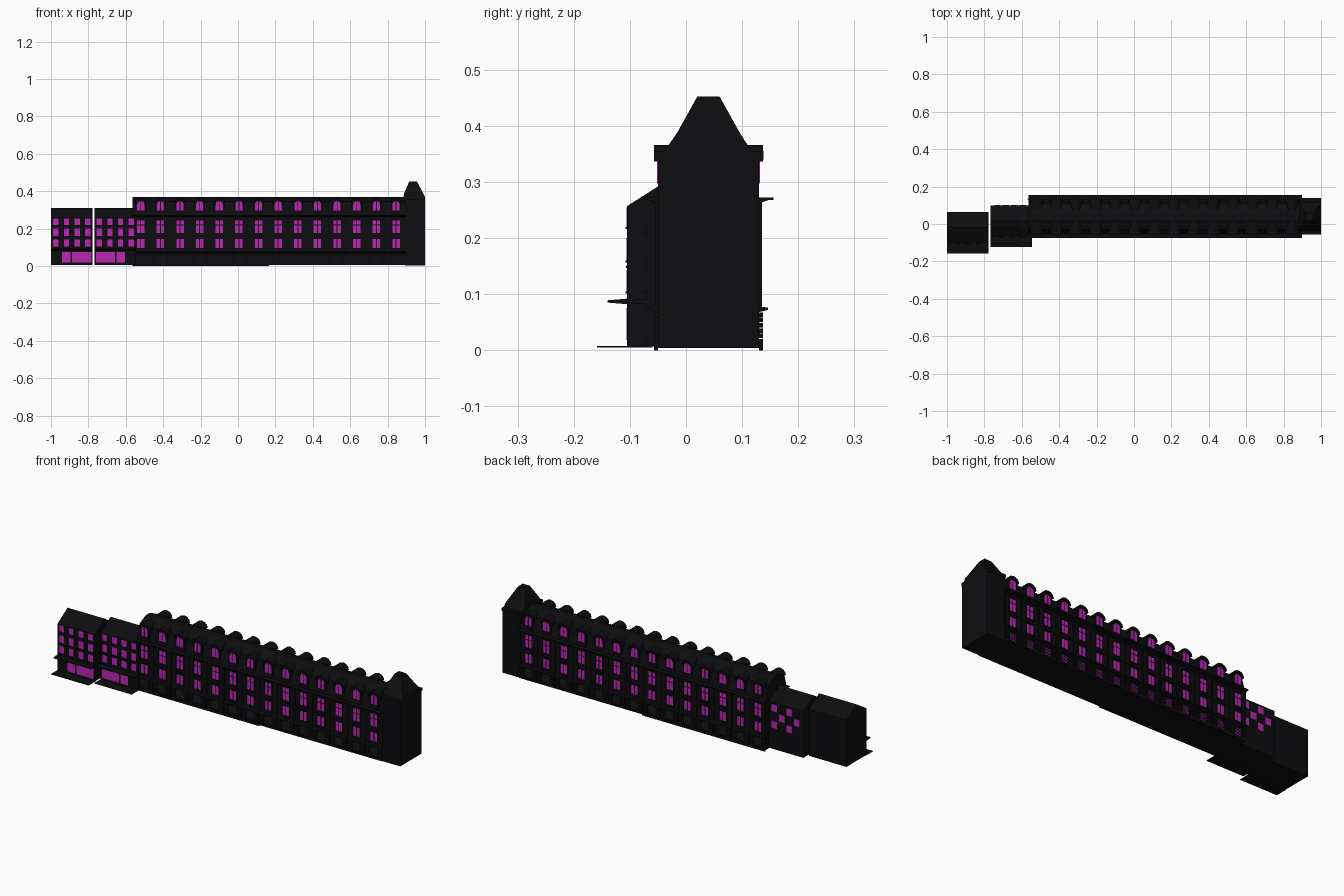
import bpy, bmesh, math
from mathutils import Vector

if "Cube" in bpy.data.objects:
    bpy.data.objects.remove(bpy.data.objects["Cube"])


def material(name, rgb):
    m = bpy.data.materials.new(name)
    m.diffuse_color = (*rgb, 1)
    m.use_nodes = True
    m.node_tree.nodes["Principled BSDF"].inputs["Base Color"].default_value = m.diffuse_color
    return m


DARK = material("dark_masonry", (0.004, 0.004, 0.005))
GLASS = material("magenta_glass", (0.5, 0.02, 0.45))
parts = {}


def bm_for(name):
    return parts.setdefault(name, bmesh.new())


def loft(name, rings):
    """Skin closed rings of points and cap both ends."""
    bm = bm_for(name)
    vs = [[bm.verts.new(p) for p in r] for r in rings]
    n = len(vs[0])
    faces = [bm.faces.new(vs[0]), bm.faces.new(vs[-1])]
    for a, b in zip(vs, vs[1:]):
        for i in range(n):
            j = (i + 1) % n
            faces.append(bm.faces.new((a[i], a[j], b[j], b[i])))
    bmesh.ops.recalc_face_normals(bm, faces=faces)


def along_x(name, pts, x0, x1):
    loft(name, [[(x, y, z) for y, z in pts] for x in (x0, x1)])


def along_y(name, pts, y0, y1):
    loft(name, [[(x, y, z) for x, z in pts] for y in (y0, y1)])


def box(name, x0, x1, y0, y1, z0, z1):
    along_y(name, [(x0, z0), (x1, z0), (x1, z1), (x0, z1)], y0, y1)


def arch(cx, half, z0, spring, top, n=8):
    """Outline with a flat bottom and an elliptical head."""
    head = [(cx + half * math.cos(math.pi * i / n),
             spring + (top - spring) * math.sin(math.pi * i / n)) for i in range(n + 1)]
    return [(cx - half, z0), (cx + half, z0)] + head


def finish(name, mat, y=0.0, mirror=False):
    bm = parts.pop(name)
    me = bpy.data.meshes.new(name)
    bm.to_mesh(me)
    bm.free()
    me.materials.append(mat)
    ob = bpy.data.objects.new(name, me)
    ob.location.y = y
    bpy.context.collection.objects.link(ob)
    if mirror:
        mod = ob.modifiers.new("both_sides", 'MIRROR')
        mod.use_axis = (False, True, False)
        mod.use_mirror_merge = False


# --- Long main wing: modelled around its own centre line, front half mirrored
CY, W = 0.04, -0.09
X0, X1, STEP = -0.565, 0.897, 0.105
box("main_walls", X0, X1, W, -W, 0.006, 0.272)
along_x("mansard_roof", [(W, 0.272), (-0.07, 0.345), (-0.018, 0.37),
                         (0.018, 0.37), (0.07, 0.345), (-W, 0.272)], X0, X1)
finish("main_walls", DARK, CY)
finish("mansard_roof", DARK, CY)

# Horizontal courses
along_x("cornices", [(W, 0.262), (-0.108, 0.268), (-0.116, 0.268),
                     (-0.116, 0.272), (W, 0.272)], X0, X1)
along_x("cornices", [(W, 0.068), (-0.106, 0.072), (-0.106, 0.076), (W, 0.078)], X0, X1)
box("cornices", X0, X1, W - 0.004, W, 0.157, 0.163)
box("plinth", X0, 0.165, W - 0.007, W, 0.0, 0.012)
box("plinth", 0.165, X1, W - 0.007, W, 0.006, 0.012)

for i in range(14):
    cx = -0.52 + STEP * i
    # Paired panes, the tall floor has a transom
    for s in (-1, 1):
        a, b = sorted((cx + s * 0.0025, cx + s * 0.02))
        for z0, z1 in ((0.096, 0.145), (0.177, 0.218), (0.222, 0.245)):
            box("main_windows", a, b, W - 0.001, W + 0.002, z0, z1)
        # Arched dormer lights
        inner, outer = cx + s * 0.002, cx + s * 0.019
        pane = [(inner, 0.297), (outer, 0.297), (outer, 0.327),
                (cx + s * 0.017, 0.338), (cx + s * 0.011, 0.344), (inner, 0.346)]
        along_y("dormer_windows", pane, W - 0.0015, W + 0.002)
        # Window jambs
        a, b = sorted((cx + s * 0.0205, cx + s * 0.0245))
        box("window_surrounds", a, b, W - 0.004, W, 0.092, 0.149)
        box("window_surrounds", a, b, W - 0.004, W, 0.173, 0.25)
    for z in (0.091, 0.147, 0.172, 0.247):
        box("window_surrounds", cx - 0.026, cx + 0.026, W - 0.005, W, z, z + 0.004)
    # Dormer body with curved overhanging roof
    along_y("dormers", arch(cx, 0.027, 0.27, 0.335, 0.355), W, -0.045)
    hood = [(cx + r * math.cos(math.pi * k / 6), 0.336 + h * math.sin(math.pi * k / 6))
            for r, h, ks in ((0.034, 0.03, range(7)), (0.028, 0.02, range(6, -1, -1))) for k in ks]
    along_y("dormer_hoods", hood, W - 0.007, -0.03)
    # Louvred ground floor openings
    box("ground_windows", cx - 0.02, cx + 0.02, W - 0.001, W + 0.002, 0.022, 0.06)
    for k in range(5):
        z = 0.022 + 0.008 * k
        along_x("louvres", [(W - 0.001, z + 0.009), (W - 0.007, z), (W - 0.007, z - 0.001),
                            (W - 0.001, z + 0.008)], cx - 0.021, cx + 0.021)
    # Rusticated piers beside each opening
    for s in (-1, 1):
        for k in range(6):
            z = 0.012 + 0.0095 * k
            a, b = sorted((cx + s * 0.022, cx + s * 0.049))
            box("rusticated_piers", a, b, W - 0.007, W, z, z + 0.008)

# Pilasters between bays
for i in range(15):
    x = min(max(-0.5725 + STEP * i, X0 + 0.004), X1 - 0.004)
    box("pilasters", x - 0.004, x + 0.004, W - 0.005, W, 0.07, 0.266)

for name in list(parts):
    glassy = name.endswith("windows")
    finish(name, GLASS if glassy else DARK, CY, True)

# --- End pavilion with bell-shaped hipped roof
box("end_pavilion", 0.893, 1.0, -0.05, 0.13, 0.004, 0.342)
box("pavilion_cornice", 0.891, 1.0, -0.057, 0.138, 0.34, 0.355)
rings = [(0.885, 1.0, -0.038, 0.117, 0.355), (0.885, 1.0, -0.028, 0.107, 0.37),
         (0.888, 0.99, -0.015, 0.095, 0.389), (0.915, 0.957, 0.02, 0.06, 0.452)]
loft("pavilion_roof", [[(a, c, z), (b, c, z), (b, d, z), (a, d, z)] for a, b, c, d, z in rings])


# --- Two gabled shop houses, the second a mirror image of the first
def house(tag, cx, cy, f):
    h, d = 0.1115, 0.085
    walls, glass, trim = tag + "_house", tag + "_house_windows", tag + "_house_trim"
    along_x(walls, [(cy - d, 0.007), (cy + d, 0.007), (cy + d, 0.257),
                    (cy, 0.311), (cy - d, 0.257)], cx - h, cx + h)
    box(tag + "_pavement", cx - h, cx + h, cy - 0.139, cy - d + 0.01, 0.005, 0.008)
    along_x(tag + "_awning", [(cy - d, 0.082), (cy - 0.12, 0.085), (cy - 0.12, 0.089),
                              (cy - d, 0.092)], cx - h, cx + h)
    front = cy - d
    for x in (-0.0855, -0.0285, 0.0285, 0.0855):
        for z0, z1 in ((0.105, 0.143), (0.16, 0.2), (0.22, 0.254)):
            box(glass, cx + x - 0.014, cx + x + 0.014, front - 0.001, front + 0.002, z0, z1)
            box(trim, cx + x - 0.017, cx + x + 0.017, front - 0.003, front, z0 - 0.004, z0)
    # Shop window and door
    for a, b in ((-0.0515, -0.006), (0.002, 0.104)):
        a, b = sorted((cx + f * a, cx + f * b))
        box(glass, a, b, front - 0.001, front + 0.002, 0.018, 0.075)
    box(trim, cx - h, cx + h, front - 0.002, front, 0.147, 0.151)


house("left", -0.8885, -0.02, 1)
house("right", -0.6565, 0.015, -1)

# Staggered rear windows on the inner house
for x, z in ((-0.595, 0.21), (-0.685, 0.21), (-0.64, 0.165), (-0.73, 0.165),
             (-0.595, 0.12), (-0.685, 0.12)):
    box("rear_windows", x - 0.017, x + 0.017, 0.098, 0.101, z, z + 0.037)

for name in list(parts):
    finish(name, GLASS if name.endswith("windows") else DARK)
